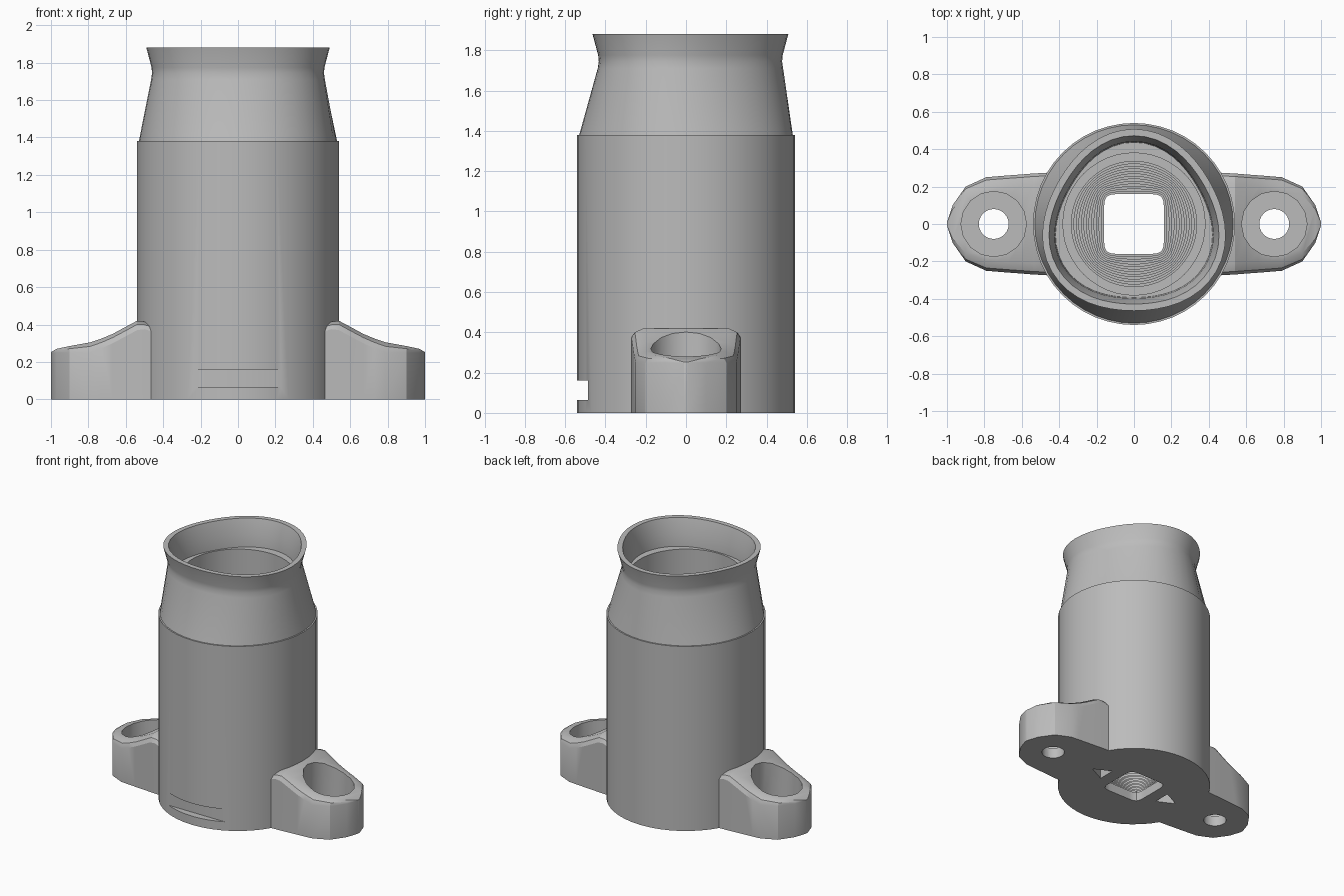
import bpy, bmesh
from math import sin, cos, tau, radians

if "Cube" in bpy.data.objects:
    bpy.data.objects.remove(bpy.data.objects["Cube"])

grey = bpy.data.materials.new("plain grey")
grey.use_nodes = True
colour = (0.5, 0.5, 0.5, 1)
grey.diffuse_color = colour
grey.node_tree.nodes["Principled BSDF"].inputs["Base Color"].default_value = colour

SEG = 48


def loft(name, rings, wrap):
    """Skin a list of closed loops; wrap joins last to first, otherwise cap both ends."""
    bm = bmesh.new()
    loops = [[bm.verts.new(p) for p in ring] for ring in rings]
    n = len(loops[0])
    pairs = list(zip(loops, loops[1:]))
    if wrap:
        pairs.append((loops[-1], loops[0]))
    else:
        bm.faces.new(loops[0])
        bm.faces.new(loops[-1])
    for a, b in pairs:
        for i in range(n):
            j = (i + 1) % n
            bm.faces.new((a[i], a[j], b[j], b[i]))
    bmesh.ops.recalc_face_normals(bm, faces=bm.faces)
    mesh = bpy.data.meshes.new(name)
    bm.to_mesh(mesh)
    bm.free()
    mesh.materials.append(grey)
    ob = bpy.data.objects.new(name, mesh)
    bpy.context.collection.objects.link(ob)
    return ob


def prism(name, outline, low, high):
    return loft(name, [[(x, y, z) for x, y in outline] for z in (low, high)], False)


def circle(x, radius, n):
    return [(x + radius * cos(tau * i / n), radius * sin(tau * i / n)) for i in range(n)]


def cut(target, cutter):
    mod = target.modifiers.new("cut", 'BOOLEAN')
    mod.operation = 'DIFFERENCE'
    mod.solver = 'EXACT'
    mod.object = cutter
    cutter.hide_render = True
    bpy.context.view_layer.objects.active = target
    bpy.ops.object.modifier_apply(modifier=mod.name)
    bpy.data.objects.remove(cutter)


def smooth(ob):
    bpy.ops.object.select_all(action='DESELECT')
    ob.select_set(True)
    bpy.context.view_layer.objects.active = ob
    bpy.ops.object.shade_smooth_by_angle(angle=radians(28))


def ring(z, radius, lobes=0.0, square=0.0):
    """Horizontal loop: circle, soft three-lobed shape, or blend toward a rounded square."""
    pts = []
    for i in range(SEG):
        a = tau * i / SEG
        r = radius - lobes * sin(3 * a)
        sq = 0.16 / (abs(cos(a)) ** 8 + abs(sin(a)) ** 8) ** 0.125
        r += (sq - r) * square
        pts.append((r * cos(a), r * sin(a), z))
    return pts


# Hollow body: outer wall, shaped neck, flared rim, ledge, bore
LOBE = 0.022
rings = [
    ring(0, 0.54), ring(1.38, 0.54), ring(1.38, 0.53),
    ring(1.71, 0.46, LOBE), ring(1.745, 0.455, LOBE), ring(1.775, 0.458, LOBE),
    ring(1.88, 0.486, LOBE), ring(1.88, 0.45, LOBE),
    ring(1.77, 0.42, LOBE), ring(1.68, 0.415, LOBE),
    ring(1.68, 0.38), ring(0.31, 0.38),
]
# Stepped funnel from the round bore to the square hole
STEPS = 14
for k in range(STEPS):
    t = k / (STEPS - 1)
    top = 0.31 - 0.26 * k / STEPS
    rings += [ring(top, 0.335, 0, t), ring(top - 0.26 / STEPS, 0.335, 0, t)]
rings.append(ring(0, 0.335, 0, 1))
body = loft("body", rings, True)

# Front slot and the two triangular pockets underneath
cut(body, prism("slot_cutter", [(-0.4, -0.7), (0.4, -0.7), (0.4, -0.487), (-0.4, -0.487)],
                0.065, 0.16))
for side in (-1, 1):
    tri = [(side * 0.385, 0), (side * 0.255, 0.065), (side * 0.255, -0.065)]
    cut(body, prism("pocket_cutter", tri, -0.05, 0.08))
smooth(body)

# Mounting lugs: stations of x, half width, edge height, ridge height
stations = [
    (1.0, 0.01, 0.25, 0.252), (0.97, 0.1, 0.25, 0.27), (0.9, 0.2, 0.25, 0.285),
    (0.79, 0.25, 0.25, 0.305), (0.73, 0.255, 0.273, 0.325), (0.67, 0.26, 0.3, 0.35),
    (0.6, 0.265, 0.337, 0.388), (0.54, 0.27, 0.37, 0.42), (0.5, 0.272, 0.375, 0.415),
    (0.45, 0.275, 0.36, 0.4),
]
for side, label in ((1, "left"), (-1, "right")):
    sections = []
    for x, w, edge, ridge in stations:
        half = [(w, 0), (w, edge), (w * 0.94, edge + 0.6 * (ridge - edge)), (w * 0.78, ridge)]
        loop = half + [(-y, z) for y, z in reversed(half)]
        sections.append([(side * x, y, z) for y, z in loop])
    lug = loft(label + "_mounting_lug", sections, False)
    cut(lug, prism("screw_recess_cutter", circle(side * 0.75, 0.175, 16), 0.08, 0.6))
    cut(lug, prism("screw_hole_cutter", circle(side * 0.75, 0.08, 24), -0.1, 0.2))
    smooth(lug)
